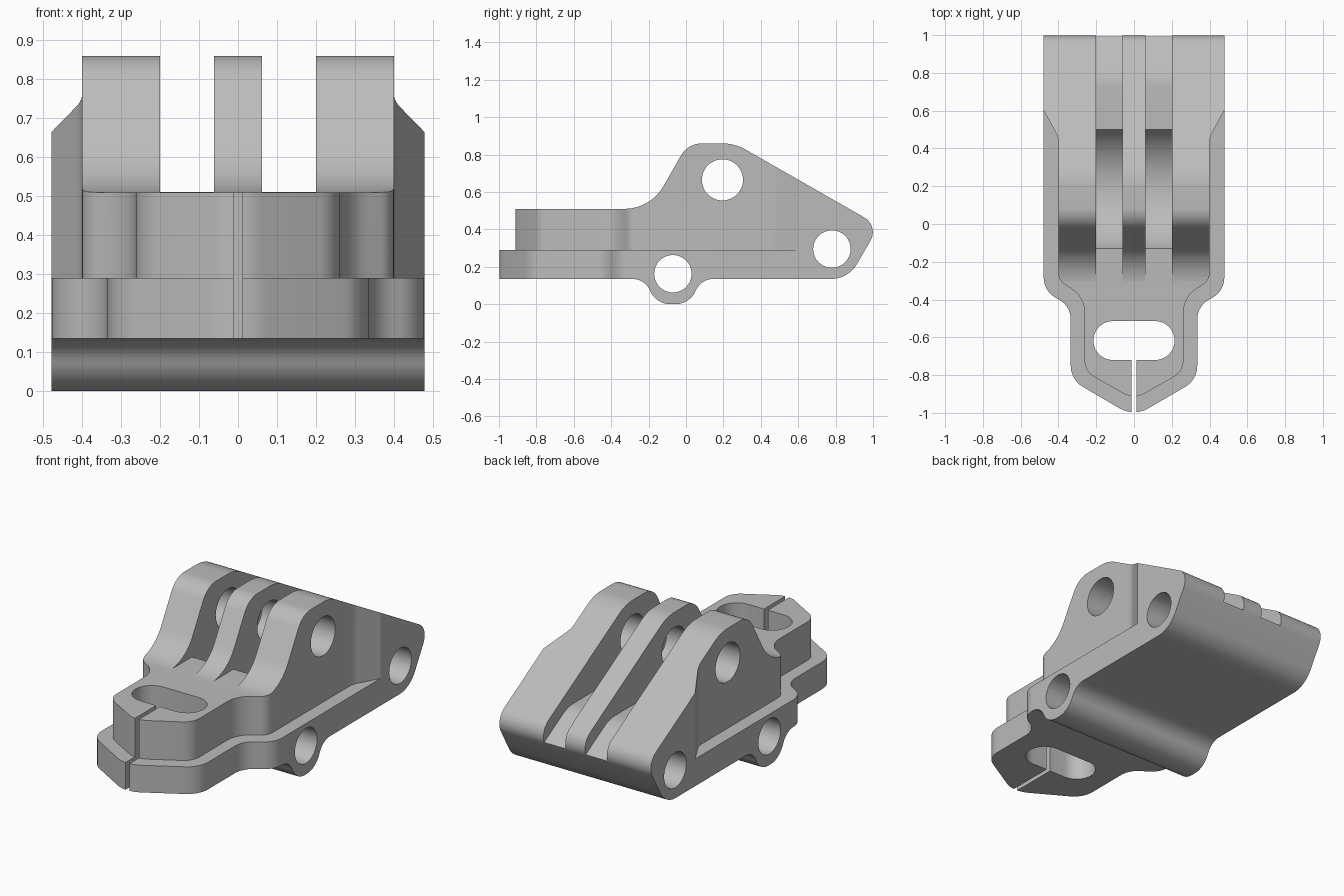
import bpy
import math
from mathutils import Vector

default_cube = bpy.data.objects.get("Cube")
if default_cube:
    bpy.data.objects.remove(default_cube, do_unlink=True)

grey = bpy.data.materials.new("plain grey")
grey.use_nodes = True
grey.diffuse_color = (0.5, 0.5, 0.5, 1)
grey.node_tree.nodes["Principled BSDF"].inputs["Base Color"].default_value = (0.5, 0.5, 0.5, 1)


def rounded(corners, steps=10):
    """Outline from (a, b, radius) corners, with a tangent arc at each radius."""
    out = []
    for i, (a, b, r) in enumerate(corners):
        p = Vector((a, b))
        if r == 0:
            out.append(p)
            continue
        u = (Vector(corners[i - 1][:2]) - p).normalized()
        v = (Vector(corners[(i + 1) % len(corners)][:2]) - p).normalized()
        half = u.angle(v) / 2
        centre = p + (u + v).normalized() * (r / math.sin(half))
        start = p + u * (r / math.tan(half)) - centre
        end = p + v * (r / math.tan(half)) - centre
        sweep = start.angle(end)
        for k in range(steps + 1):
            t = k / steps
            w = (start * math.sin((1 - t) * sweep) + end * math.sin(t * sweep)) / math.sin(sweep)
            out.append(centre + w)
    return out


def arc(a, b, r, first, last, steps):
    angles = [math.radians(first + (last - first) * k / steps) for k in range(steps + 1)]
    return [Vector((a + r * math.cos(t), b + r * math.sin(t))) for t in angles]


def mirrored(half):
    """Complete a half outline that starts on the centre line."""
    return [(-a, b, r) for a, b, r in reversed(half[1:])] + half


def prism(name, outline, axis, low, high):
    """Extrude a (y, z) outline along x or an (x, y) outline along z."""
    n = len(outline)
    area = sum(p.x * q.y - p.y * q.x for p, q in zip(outline, outline[1:] + outline[:1]))
    if area < 0:
        outline = outline[::-1]
    verts = [(d, p.x, p.y) if axis == "x" else (p.x, p.y, d) for d in (low, high) for p in outline]
    faces = [list(range(n))[::-1], list(range(n, n + n))]
    faces += [(i, (i + 1) % n, n + (i + 1) % n, n + i) for i in range(n)]
    mesh = bpy.data.meshes.new(name)
    mesh.from_pydata(verts, [], faces)
    mesh.update()
    mesh.materials.append(grey)
    obj = bpy.data.objects.new(name, mesh)
    bpy.context.scene.collection.objects.link(obj)
    return obj


# Body: side silhouette with the lower boss and the raised lugs
side = [(-1.1, 0.135, 0), (-0.22, 0.135, 0.1), (-0.16, 0, 0.12), (0.02, 0, 0.12),
        (0.08, 0.135, 0.1), (0.868, 0.135, 0.16), (1.032, 0.419, 0.09),
        (0.26, 0.86, 0.25), (0.01, 0.86, 0.13), (-0.19, 0.51, 0.24), (-1.1, 0.51, 0)]
body = prism("clevis_bracket", rounded(side), "x", -0.6, 0.6)

cutters = []

# Foot: trims the whole height to the wide outline
foot = [(0, -1.02, 0.15), (0.335, -0.825, 0.13), (0.335, -0.435, 0.12), (0.478, -0.355, 0.12),
        (0.478, 1.15, 0), (0.8, 1.15, 0), (0.8, -1.25, 0)]
cutters.append(prism("foot_cutter", rounded(mirrored(foot)), "z", -0.2, 1.1))

# Ledge: trims the upper part to a narrower outline
upper = [(0, -0.93, 0.12), (0.262, -0.78, 0.1), (0.262, -0.385, 0.15), (0.4, -0.3, 0.07),
         (0.4, 0.46, 0.12), (0.5, 0.64, 0), (0.75, 0.64, 0), (0.75, -1.2, 0)]
cutters.append(prism("ledge_cutter", rounded(mirrored(upper)), "z", 0.29, 1.2))

# Two slots between the three lugs
slot_front = [Vector((-0.33, 1.1)), Vector((-0.33, 0.511)), Vector((-0.13, 0.511))]
slot_bowl = arc(0.195, 0.665, 0.36, 206, 328, 32)
slot_rear = rounded([(0.55, 0.475, 0), (0.78, 0.475, 0.2), (1.1, 0.292, 0), (1.1, 1.1, 0)])
for label, x in (("right", -0.2), ("left", 0.062)):
    cutters.append(prism(label + "_slot_cutter", slot_front + slot_bowl + slot_rear,
                         "x", x, x + 0.138))

# Cross holes for the pins
for label, y, z, r in (("boss", -0.07, 0.163, 0.1), ("rear", 0.78, 0.295, 0.1), ("lug", 0.195, 0.665, 0.11)):
    circle = arc(y, z, r, 0, 360, 48)[:-1]
    cutters.append(prism(label + "_hole_cutter", circle, "x", -0.85, 0.85))

# Oblong clamp opening and its thin split
oblong = arc(0.112, -0.617, 0.103, -90, 90, 20) + arc(-0.112, -0.617, 0.103, 90, 270, 20)
cutters.append(prism("clamp_opening_cutter", oblong, "z", -0.3, 1.3))
split = [Vector(p) for p in ((-0.012, -1.2), (0.012, -1.2), (0.012, -0.65), (-0.012, -0.65))]
cutters.append(prism("clamp_split_cutter", split, "z", -0.4, 1.4))

# Carve the body, then discard the cutters
for cutter in cutters:
    cutter.hide_render = True
    cut = body.modifiers.new(cutter.name, "BOOLEAN")
    cut.object = cutter
    cut.operation = "DIFFERENCE"
    cut.solver = "EXACT"
bpy.context.view_layer.update()
carved = bpy.data.meshes.new_from_object(body.evaluated_get(bpy.context.evaluated_depsgraph_get()))
body.modifiers.clear()
body.data = carved
for cutter in cutters:
    bpy.data.objects.remove(cutter, do_unlink=True)

bpy.ops.object.select_all(action="DESELECT")
body.select_set(True)
bpy.context.view_layer.objects.active = body
bpy.ops.object.shade_smooth_by_angle(angle=math.radians(25))
